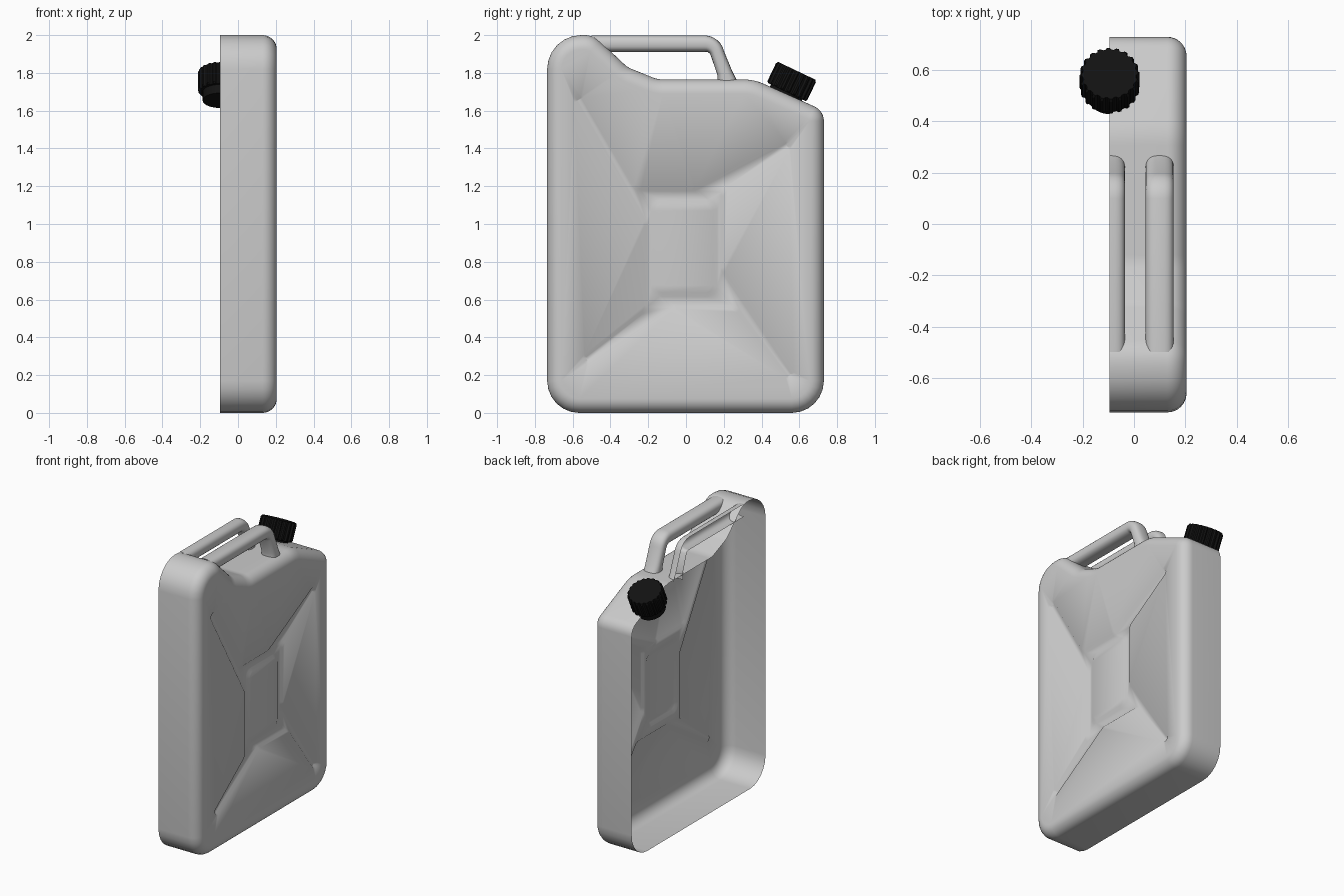
import bpy, bmesh, math
from mathutils import Vector, Matrix

if "Cube" in bpy.data.objects:
    bpy.data.objects.remove(bpy.data.objects["Cube"])

X_CUT, X_FACE, RIM = -0.095, 0.205, 0.075


def rounded(pts, d=0.0, seg=6):
    """Counter-clockwise (y, z, radius) polygon, inset by d, with filleted corners."""
    out, n = [], len(pts)
    for i in range(n):
        p = Vector(pts[i][:2])
        u = (p - Vector(pts[i - 1][:2])).normalized()
        v = (Vector(pts[(i + 1) % n][:2]) - p).normalized()
        nu, nv = Vector((-u.y, u.x)), Vector((-v.y, v.x))
        p = p + (nu + nv) * d / (1 + nu.dot(nv))
        convex = u.x * v.y - u.y * v.x > 0
        r = max(pts[i][2] + (-d if convex else d), 0.004)
        half = (math.pi - u.angle(v)) / 2
        t = r / math.tan(half)
        c = p + (v - u).normalized() * r / math.sin(half)
        a, b = (p - u * t - c).normalized(), (p + v * t - c).normalized()
        out += [c + a.slerp(b, k / seg).normalized() * r for k in range(seg + 1)]
    return out


def finish(bm, name, color=None, angle=35):
    me = bpy.data.meshes.new(name)
    bm.to_mesh(me)
    bm.free()
    ob = bpy.data.objects.new(name, me)
    bpy.context.collection.objects.link(ob)
    bpy.ops.object.select_all(action='DESELECT')
    ob.select_set(True)
    bpy.context.view_layer.objects.active = ob
    bpy.ops.object.shade_smooth_by_angle(angle=math.radians(angle))
    if color:
        mat = bpy.data.materials.new(name)
        mat.diffuse_color = color
        mat.use_nodes = True
        mat.node_tree.nodes["Principled BSDF"].inputs["Base Color"].default_value = mat.diffuse_color
        me.materials.append(mat)
    return ob


def bridge(bm, a, b, closed=True):
    n = len(a)
    for i in range(n if closed else n - 1):
        j = (i + 1) % n
        bm.faces.new((a[i], a[j], b[j], b[i]))


# Body shell: open at the cut plane, rounded rim, pressed cross and raised centre panel
outline = [(-0.735, 0, 0.17), (0.73, 0, 0.17), (0.73, 1.60, 0.085), (0.36, 1.765, 0.25),
           (-0.15, 1.765, 0.15), (-0.31, 1.83, 0.12), (-0.49, 2.0, 0.12), (-0.735, 2.0, 0.18)]
cross = [(-0.55, 0.30, 0.02), (-0.53, 0.25, 0.02), (-0.06, 0.55, 0.04), (0.26, 0.55, 0.04),
         (0.54, 0.17, 0.02), (0.58, 0.20, 0.02), (0.20, 0.76, 0.04), (0.20, 1.17, 0.04),
         (0.56, 1.40, 0.02), (0.54, 1.45, 0.02), (0.04, 1.19, 0.04), (-0.26, 1.19, 0.04),
         (-0.55, 1.69, 0.02), (-0.60, 1.66, 0.02), (-0.22, 1.00, 0.04), (-0.22, 0.55, 0.04)]
panel = [(-0.185, 0.615, 0.06), (0.165, 0.615, 0.06), (0.165, 1.13, 0.06), (-0.185, 1.13, 0.06)]

bm = bmesh.new()


def ring(pts, x):
    return [bm.verts.new((x, p.x, p.y)) for p in pts]


def fill(*loops):
    edges = []
    for lp in loops:
        for i in range(len(lp)):
            pair = (lp[i - 1], lp[i])
            edges.append(bm.edges.get(pair) or bm.edges.new(pair))
    bmesh.ops.triangle_fill(bm, use_beauty=True, edges=edges, normal=(1, 0, 0))


prev = ring(rounded(outline), X_CUT)
for k in range(9):
    a = k / 8 * math.pi / 2
    cur = ring(rounded(outline, RIM * (1 - math.cos(a))), X_FACE - RIM * (1 - math.sin(a)))
    bridge(bm, prev, cur)
    prev = cur
DEPTH = 0.014
cross_top = ring(rounded(cross), X_FACE)
cross_low = ring(rounded(cross, 0.016), X_FACE - DEPTH)
panel_low = ring(rounded(panel), X_FACE - DEPTH)
panel_top = ring(rounded(panel, 0.022), X_FACE - 0.004)
bridge(bm, cross_top, cross_low)
bridge(bm, panel_low, panel_top)
fill(prev, cross_top)
fill(cross_low, panel_low)
fill(panel_top)
finish(bm, "can_body", angle=50)


# Carrying handles: rounded bar swept along a bent path
def handle(name, cx, hw, half):
    path = [(-0.50, 1.955, 0.044), (0.10, 1.955, 0.044)]
    for k in range(1, 7):
        a = math.radians(74) * k / 6
        path.append((0.10 + 0.068 * math.sin(a), 1.887 + 0.068 * math.cos(a), 0.044 - 0.007 * k / 6))
    path += [(0.205, 1.80, 0.040), (0.213, 1.77, 0.047), (0.22, 1.74, 0.055)]
    bm = bmesh.new()
    rows = []
    n = 12 if half else 24
    for i, (y, z, h) in enumerate(path):
        p, q = path[max(i - 1, 0)], path[min(i + 1, len(path) - 1)]
        t = Vector((q[0] - p[0], q[1] - p[1])).normalized()
        if i == 1:
            t = Vector((1, 0))
        nrm = Vector((-t.y, t.x))
        row = []
        for k in range(n + (1 if half else 0)):
            a = -math.pi / 2 + math.pi * 2 * k / 24
            c, s = math.cos(a), math.sin(a)
            px = math.copysign(abs(c) ** 0.75, c) * hw if abs(c) > 1e-6 else 0
            pn = math.copysign(abs(s) ** 0.75, s) * h
            row.append(bm.verts.new((cx + px, y + nrm.x * pn, z + nrm.y * pn)))
        rows.append(row)
    for a, b in zip(rows, rows[1:]):
        bridge(bm, b, a, closed=not half)
    bm.normal_update()
    probe = max(bm.faces, key=lambda f: f.calc_center_median().x)
    if probe.normal.x < 0:
        bmesh.ops.reverse_faces(bm, faces=bm.faces[:])
    finish(bm, name)


handle("centre_handle", X_CUT, 0.06, True)
handle("side_handle", 0.10, 0.055, False)

# Screw cap with grip ridges, and its neck
TEETH = 20
BLACK = (0.006, 0.006, 0.006, 1)
tilt = Matrix.Translation((X_CUT, 0.56, 1.755)) @ Matrix.Rotation(math.radians(-25.5), 4, 'X')


def turned(name, profile, teeth):
    bm = bmesh.new()
    rows = []
    for r, z, cut in profile:
        row = []
        for k in range(teeth * 4):
            rr = r - (cut if k % 4 > 1 else 0)
            a = (k + (0.2 if k % 2 else 0)) / (teeth * 4) * math.tau
            row.append(bm.verts.new((rr * math.cos(a), rr * math.sin(a), z)))
        rows.append(row)
    for a, b in zip(rows, rows[1:]):
        bridge(bm, a, b)
    bm.faces.new(rows[-1])
    bm.faces.new(rows[0][::-1])
    bm.transform(tilt)
    finish(bm, name, BLACK, 30)


turned("cap", [(0.110, -0.062, 0.004), (0.117, -0.054, 0.011), (0.117, 0.050, 0.011),
               (0.110, 0.062, 0.006)], TEETH)
turned("neck", [(0.092, -0.112, 0), (0.092, -0.050, 0)], 10)
